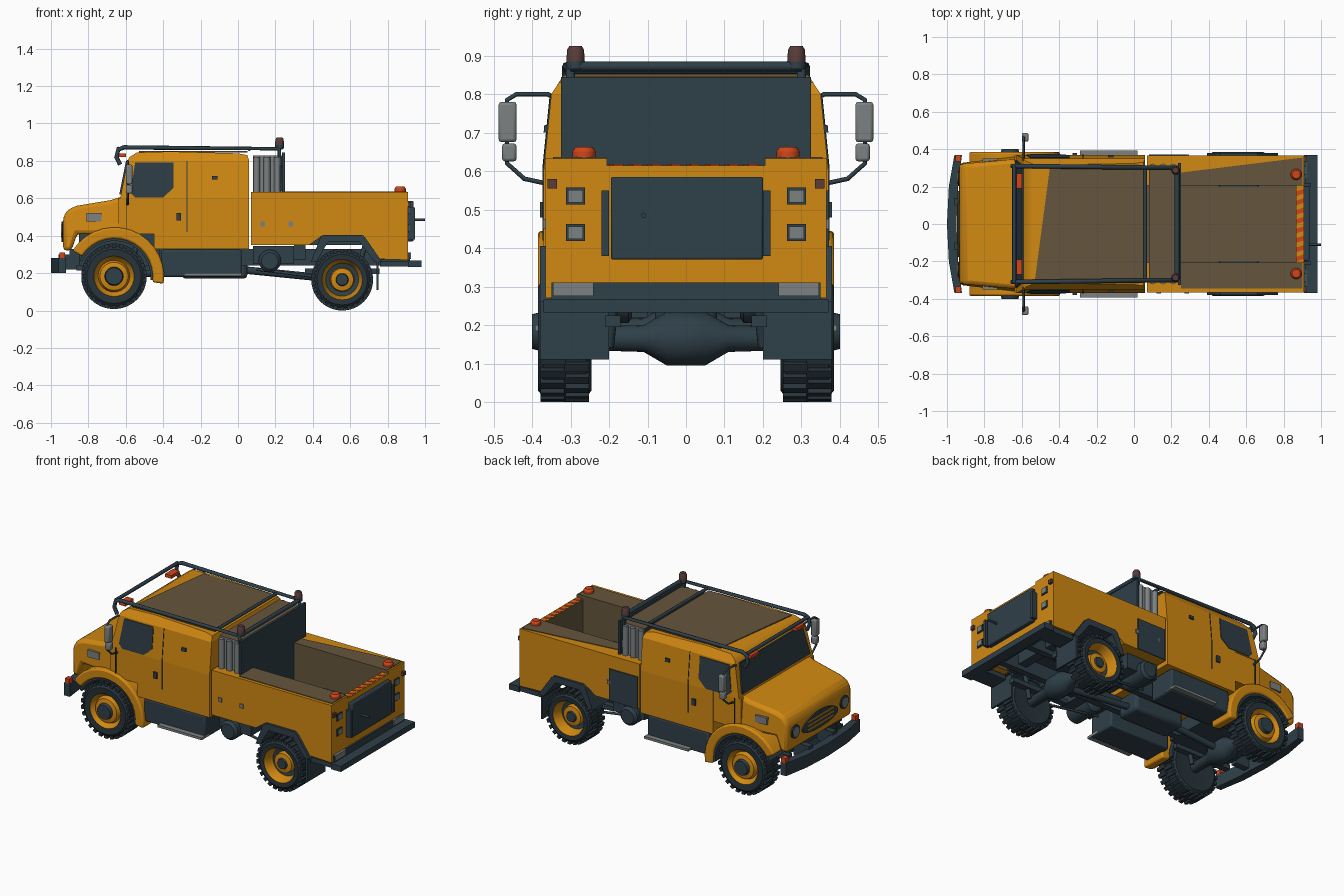
import bpy, bmesh, math
from mathutils import Matrix, Vector

default = bpy.data.objects.get("Cube")
if default:
    bpy.data.objects.remove(default, do_unlink=True)

def material(name, *rgb):
    mat = bpy.data.materials.new(name)
    mat.use_nodes = True
    color = (*rgb, 1)
    mat.diffuse_color = color
    shader = next(n for n in mat.node_tree.nodes if n.type == 'BSDF_PRINCIPLED')
    shader.inputs["Base Color"].default_value = color
    shader.inputs["Roughness"].default_value = .7
    return mat

orange = material("orange paint", .64, .25, .006)
dark = material("dark steel", .028, .05, .065)
rubber = material("tyre rubber", .02, .034, .043)
glass = material("tinted glass", .027, .046, .06)
brown = material("brown deck", .13, .093, .048)
grey = material("grey metal", .2, .22, .22)
red = material("red lens", .65, .06, .01)
maroon = material("dark red lens", .1, .045, .04)

def finish(name, bm, mats, mirror=False, bevel=0, rule=None):
    """Turn a bmesh into an object; pairs are mirrored across y = 0."""
    bmesh.ops.recalc_face_normals(bm, faces=bm.faces)
    if rule:
        for face in bm.faces:
            face.material_index = rule(face.normal, face.calc_center_median())
    mesh = bpy.data.meshes.new(name)
    bm.to_mesh(mesh)
    bm.free()
    for mat in mats:
        mesh.materials.append(mat)
    obj = bpy.data.objects.new(name, mesh)
    bpy.context.collection.objects.link(obj)
    bpy.ops.object.select_all(action='DESELECT')
    obj.select_set(True)
    bpy.context.view_layer.objects.active = obj
    bpy.ops.object.shade_smooth_by_angle(angle=math.radians(32))
    if bevel:
        mod = obj.modifiers.new("soft edges", 'BEVEL')
        mod.width, mod.segments = bevel, 2
    if mirror:
        mod = obj.modifiers.new("other side", 'MIRROR')
        mod.use_axis = (False, True, False)
    return obj

PLANES = {'xz': lambda a, b, d: (a, d, b), 'yz': lambda a, b, d: (d, a, b), 'xy': lambda a, b, d: (a, b, d)}

def prism(name, outline, low, high, mat, plane='xz', warp=None, **options):
    """Extrude an outline between two depths, optionally bending its vertices."""
    bm = bmesh.new()
    place = PLANES[plane]
    rings = [[bm.verts.new(place(a, b, d)) for a, b in outline] for d in (low, high)]
    for ring in rings:
        bm.faces.new(ring)
    for i in range(len(outline)):
        bm.faces.new((rings[0][i - 1], rings[0][i], rings[1][i], rings[1][i - 1]))
    if warp:
        for v in bm.verts:
            v.co = warp(v.co.copy())
    return finish(name, bm, mat if isinstance(mat, list) else [mat], **options)

def box(name, x, y, z, mat, **options):
    corners = [(x[0], z[0]), (x[1], z[0]), (x[1], z[1]), (x[0], z[1])]
    return prism(name, corners, y[0], y[1], mat, **options)

def lathe(name, cx, cz, profile, mats, count=32, upright=None, **options):
    """Spin (radius, depth, material) rings around y, or around z when upright holds a y."""
    bm = bmesh.new()
    rings = []
    for radius, depth, _ in profile:
        ring = []
        for i in range(count):
            t = math.tau * i / count
            u, w = radius * math.cos(t), radius * math.sin(t)
            ring.append(bm.verts.new((cx + u, depth, cz + w) if upright is None else (cx + u, upright + w, cz + depth)))
        rings.append(ring)
    for k in range(len(rings) - 1):
        for i in range(count):
            face = bm.faces.new((rings[k][i - 1], rings[k][i], rings[k + 1][i], rings[k + 1][i - 1]))
            face.material_index = profile[k + 1][2]
    bm.faces.new(rings[0])
    bm.faces.new(rings[-1]).material_index = profile[-1][2]
    return finish(name, bm, mats, **options)

def tube(name, points, radius, mat, mirror=False):
    curve = bpy.data.curves.new(name, 'CURVE')
    curve.dimensions = '3D'
    curve.bevel_depth, curve.bevel_resolution, curve.use_fill_caps = radius, 2, True
    for side in ((1, -1) if mirror else (1,)):
        spline = curve.splines.new('POLY')
        spline.points.add(len(points) - 1)
        for p, (x, y, z) in zip(spline.points, points):
            p.co = (x, y * side, z, 1)
    curve.materials.append(mat)
    obj = bpy.data.objects.new(name, curve)
    bpy.context.collection.objects.link(obj)
    bpy.ops.object.select_all(action='DESELECT')
    obj.select_set(True)
    bpy.context.view_layer.objects.active = obj
    bpy.ops.object.convert(target='MESH')

# Cab: straight lower body, tapering greenhouse and crowned roof
def taper(co):
    lean = .1 * max(0, co.z - .6)
    co.y -= math.copysign(lean, co.y)
    return co

def crown(co):
    co = taper(co)
    co.y *= 1 - 1.6 * max(0, co.z - .8)
    return co

box("cab_lower_body", (-.45, .06), (-.37, .37), (.33, .6), orange)
box("cab_footwell", (-.64, -.45), (-.365, .365), (.41, .6), orange)
prism("cab_greenhouse", [(-.63, .6), (.06, .6), (.06, .8), (-.59, .8)], -.37, .37, orange, warp=taper)
prism("cab_roof", [(-.59, .8), (.06, .8), (.05, .83), (0, .84), (-.36, .85), (-.54, .845), (-.58, .82)],
      -.37, .37, orange, warp=crown)
prism("roof_deck", [(-.53, -.3), (.05, -.3), (.05, .3), (-.45, .3)], .846, .852, brown, 'xy')
prism("side_windows", [(-.575, .63), (-.55, .79), (-.345, .79), (-.345, .655), (-.4, .605), (-.55, .605)],
      .365, .374, glass, warp=taper, mirror=True)
def rake(co):
    co.x += .2 * (co.z - .6)
    return co
prism("windscreen", [(-.34, .62), (.34, .62), (.31, .8), (-.31, .8)], -.639, -.62, glass, 'yz', warp=rake)
for x in (-.275, -.6):
    box("door_seam", (x, x + .004), (.365, .373), (.42, .6), dark, mirror=True)
box("door_seam_upper", (-.275, -.271), (.365, .373), (.6, .8), dark, warp=taper, mirror=True)
box("door_handles", (-.33, -.305), (.37, .38), (.48, .52), dark, mirror=True)
box("door_latches", (-.14, -.11), (.365, .38), (.7, .72), dark, warp=taper, mirror=True)

# Hood, grille and lamps
def narrow(co):
    co.y *= 1 - .35 * max(0, -.62 - co.x) - .5 * max(0, co.z - .5)
    return co
prism("hood", [(-.935, .32), (-.89, .32), (-.86, .41), (-.62, .41), (-.62, .61), (-.68, .59), (-.86, .56), (-.91, .54),
               (-.935, .5)], -.365, .365, orange, warp=narrow, bevel=.02)
oval = [(.16 * math.cos(t) * (1.1 - .2 * math.sin(t)), .42 + .055 * math.sin(t))
        for t in (math.tau * i / 20 for i in range(20))]
prism("grille", oval, -.943, -.93, dark, 'yz')
for z in (.395, .42, .445):
    box("grille_bar", (-.947, -.94), (-.13, .13), (z - .004, z + .004), orange)
for name, r, depth, mat in (("headlamp_rims", .042, -.942, dark), ("headlamps", .03, -.946, grey)):
    disc = [(.245 + r * math.cos(math.tau * i / 16), .43 + r * math.sin(math.tau * i / 16)) for i in range(16)]
    prism(name, disc, depth, -.92, mat, 'yz', mirror=True)
box("side_indicators", (-.81, -.73), (.33, .35), (.475, .52), grey, mirror=True)

# Front wheel arches: orange fender with dark liner
def arc(outer, inner, start, end, cx=-.66, cz=.18):
    angles = [math.radians(start + (end - start) * i / 14) for i in range(15)]
    return [(cx + r * math.cos(t), cz + r * math.sin(t))
            for r, seq in ((outer, angles), (inner, angles[::-1])) for t in seq]
prism("front_fenders", arc(.265, .205, -8, 148), .22, .385, orange, mirror=True, bevel=.01)
prism("front_fender_liners", arc(.207, .192, -5, 155), .2, .375, dark, mirror=True)

# Front bumper
half = [(-1, 0), (-.99, .2), (-.96, .37), (-.92, .37), (-.94, .2), (-.95, 0)]
prism("front_bumper", half, .2, .28, dark, 'xy', mirror=True)
box("bumper_markers", (-.955, -.925), (.335, .37), (.28, .31), red, mirror=True)
box("bumper_mounts", (-.96, -.85), (.1, .14), (.22, .3), dark, mirror=True)

# Wheels with tread blocks
def wheel(name, cx, cz, R, hub):
    tyre = [(.09, .25, 0), (R - .03, .245, 0), (R - .012, .26, 0), (R - .012, .37, 0), (R - .03, .385, 0),
            (.108, .382, 0), (.1, .365, 1)]
    lathe(name + "_wheels", cx, cz, tyre + hub, [rubber, orange, dark], mirror=True)
    bm = bmesh.new()
    count = 26
    for i in range(count):
        for y, shift in ((.285, 0), (.345, .5)):
            turn = Matrix.Rotation(math.tau * (i + shift) / count, 4, 'Y')
            spot = Matrix.Translation((cx, y, cz)) @ turn @ Matrix.Translation((R - .01, 0, 0))
            bmesh.ops.create_cube(bm, size=1, matrix=spot @ Matrix.Diagonal((.02, .065, .022, 1)))
    finish(name + "_tyre_treads", bm, [rubber], mirror=True)
wheel("front", -.663, .183, .175, [(.085, .35, 1), (.075, .375, 1), (.05, .38, 1), (.045, .4, 2), (.02, .4, 2)])
wheel("rear", .557, .165, .165, [(.088, .32, 1), (.065, .315, 2), (.06, .345, 1), (.034, .35, 1), (.03, .36, 2), (.01, .36, 2)])

# Cargo bed: side lockers, floor and tailgate
locker = [(.07, .35), (.38, .35), (.45, .4), (.67, .4), (.76, .275), (.91, .27), (.91, .633), (.07, .633)]
prism("bed_lockers", locker, .205, .365, [orange, brown], mirror=True, rule=lambda n, c: int(n.y < -.5))
prism("locker_top_plain", [(.25, -.345), (.9, -.345), (.9, -.205), (.25, -.205)], .632, .637, brown, 'xy')
prism("locker_top_diagonal", [(.25, .205), (.9, .205), (.9, .355), (.25, .275)], .632, .637, brown, 'xy')
box("bed_floor", (.07, .9), (-.21, .21), (.35, .4), [dark, brown], rule=lambda n, c: int(n.z > .5))
box("tailgate", (.865, .91), (-.21, .21), (.27, .615), [orange, brown], rule=lambda n, c: int(n.x < -.5))
for i in range(8):
    y = -.2 + .05 * i
    prism("tailgate_stripe", [(.868, y), (.905, y + .012), (.905, y + .037), (.868, y + .025)], .613, .618, red, 'xy')
box("left_open_locker_panel", (.08, .28), (.36, .372), (.35, .55), dark)
for x in (.12, .27):
    box("locker_latches", (x, x + .025), (.36, .372), (.45, .475), grey, mirror=True)
prism("rear_wheel_flares", [(.39, .26), (.44, .39), (.46, .405), (.66, .405), (.68, .39), (.77, .26), (.73, .26), (.65, .365),
      (.48, .365), (.42, .26)], .2, .38, dark, mirror=True)
box("mud_flaps", (.74, .752), (.2, .38), (.11, .27), dark, mirror=True)

# Equipment compartment behind the cab
box("equipment_compartment", (.08, .24), (-.3, .3), (.36, .83), [grey, dark, brown],
    rule=lambda n, c: 2 if n.z > .5 else int(abs(n.x) > .5))
box("bulkhead_panel", (.235, .25), (-.325, .325), (.4, .845), dark)
for x in (.1, .155, .21):
    tube("stack_pipes", [(x, .305, .63), (x, .305, .82)], .018, grey, True)

# Roof rack with beacons and front markers
tube("rack_rails", [(-.63, .31, .78), (-.65, .31, .82), (-.64, .31, .86), (-.61, .31, .872), (.22, .3, .865), (.23, .3, .64)],
     .012, dark, True)
tube("rack_front_bar", [(-.64, -.31, .865), (-.64, .31, .865)], .011, dark)
tube("rack_middle_bar", [(.06, -.3, .862), (.06, .3, .862)], .01, dark)
tube("rack_rear_bar", [(.23, -.3, .872), (.23, .3, .872)], .013, dark)
lathe("rack_beacons", .222, .865, [(.024, 0, 0), (.024, .02, 0), (.022, .05, 1), (.016, .06, 1)], [dark, maroon], 12,
      upright=.287, mirror=True)
box("roof_markers", (-.645, -.6), (.19, .27), (.82, .84), red, mirror=True)

# Side mirrors
tube("mirror_arms", [(-.59, .34, .79), (-.59, .36, .8), (-.59, .44, .8), (-.59, .465, .785), (-.59, .465, .62),
                     (-.59, .42, .58), (-.59, .35, .565)], .006, dark, True)
box("mirror_heads", (-.6, -.565), (.44, .487), (.675, .78), grey, mirror=True, bevel=.008)
box("lower_mirrors", (-.6, -.565), (.44, .478), (.625, .672), grey, mirror=True, bevel=.008)

# Rear equipment: stowage panel, lamps, bumper
box("rear_stowage_panel", (.9, .938), (-.195, .2), (.37, .585), dark, bevel=.005)
box("stowage_hinges", (.9, .945), (.2, .22), (.38, .55), dark, mirror=True)
tube("stowage_pin", [(.92, -.11, .485), (1, -.11, .485)], .007, dark)
for z in (.44, .535):
    box("tail_lamp_frames", (.905, .915), (.262, .312), (z - .022, z + .022), dark, mirror=True)
    box("tail_lamps", (.905, .919), (.267, .307), (z - .016, z + .016), grey, mirror=True)
box("rear_side_markers", (.9, .925), (.335, .36), (.555, .58), maroon, mirror=True)
lathe("rear_beacons", .867, .633, [(.03, 0, 0), (.03, .018, 0), (.022, .03, 0)], [red], 16, upright=.265, mirror=True)
box("rear_beam", (.88, .92), (-.35, .35), (.25, .31), dark)
box("rear_lower_lamps", (.91, .925), (.24, .345), (.275, .31), grey, mirror=True)
box("rear_bumper", (.91, .98), (-.37, .37), (.232, .268), dark)
box("bumper_brackets", (.76, .93), (.24, .36), (.235, .265), dark, mirror=True)

# Chassis and running gear
box("frame_rails", (-.9, .9), (.1, .14), (.24, .33), dark, mirror=True)
box("engine_block", (-.85, -.42), (-.18, .18), (.24, .42), dark)
box("gearbox", (-.3, .05), (-.08, .08), (.17, .3), dark, bevel=.02)
for x in (-.1, .3, .72):
    box("cross_member", (x, x + .06), (-.2, .2), (.27, .35), dark)
for x, z in ((-.663, .183), (.557, .165)):
    lathe("axle", x, z, [(.03, -.27, 0), (.035, -.11, 0), (.07, -.05, 0), (.07, .05, 0), (.035, .11, 0), (.03, .27, 0)], [dark], 16)
    box("leaf_springs", (x - .2, x + .2), (.17, .21), (z + .03, z + .06), dark, mirror=True)
    tube("dampers", [(x + .06, .2, z - .02), (x + .12, .18, .34)], .014, dark, True)
tube("drive_shaft", [(-.6, 0, .19), (-.1, 0, .23), (.5, 0, .17)], .02, dark)
tube("brake_lines", [(.1, .2, .22), (.42, .22, .18)], .008, dark, True)
box("side_tanks", (-.41, .02), (.18, .36), (.18, .325), dark, mirror=True, bevel=.01)
box("side_steps", (-.29, .02), (.3, .392), (.185, .2), grey, mirror=True)
lathe("air_tanks", .17, .265, [(.045, .14, 0), (.06, .15, 0), (.06, .33, 0), (.045, .345, 0)], [dark], 20, mirror=True)
box("air_tank_mounts", (.08, .3), (.14, .3), (.25, .345), dark, mirror=True)
